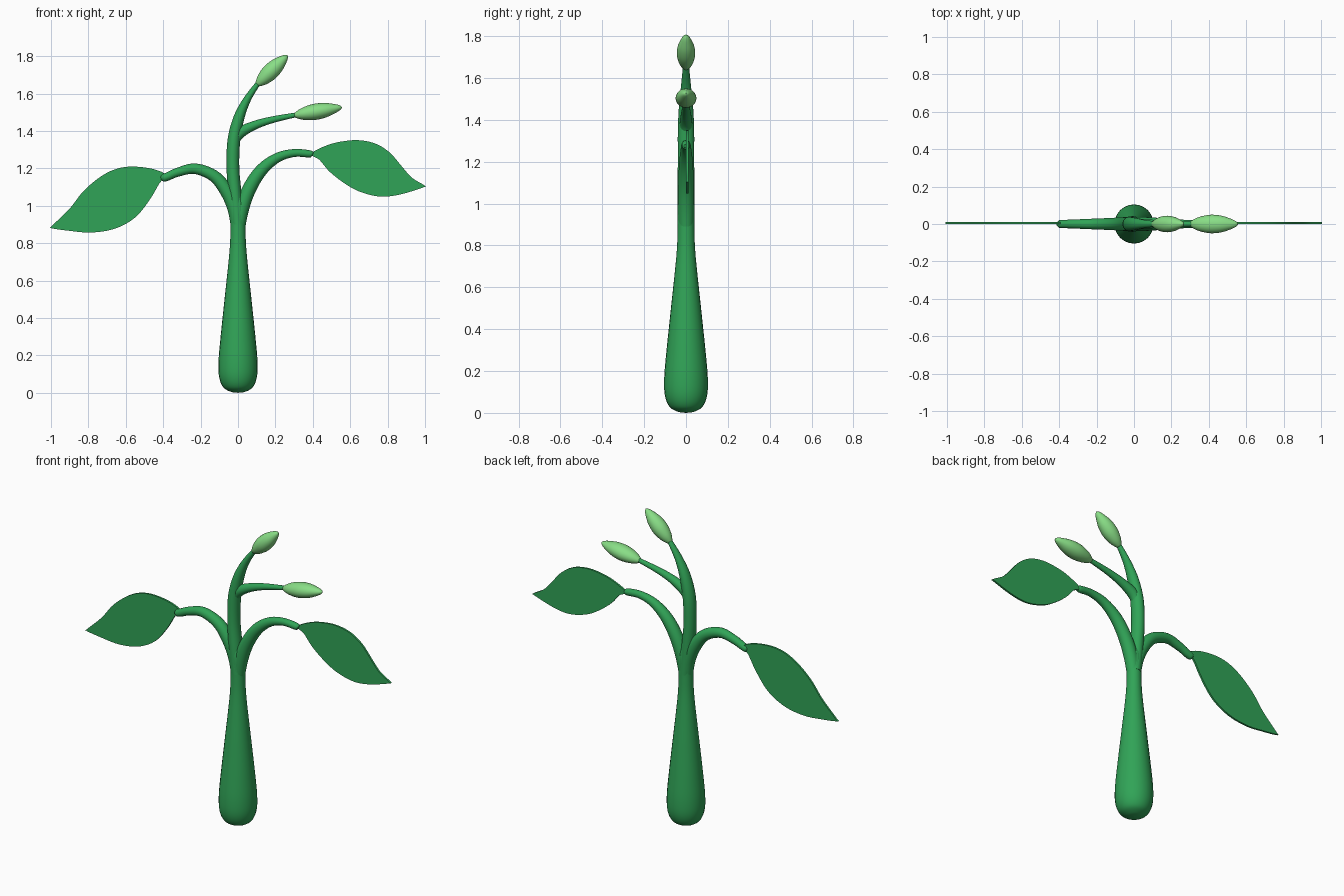
import bpy, bmesh, math
from mathutils import Vector

if "Cube" in bpy.data.objects:
    bpy.data.objects.remove(bpy.data.objects["Cube"])


def material(name, color):
    m = bpy.data.materials.new(name)
    m.diffuse_color = (*color, 1)
    m.use_nodes = True
    m.node_tree.nodes["Principled BSDF"].inputs["Base Color"].default_value = m.diffuse_color
    return m


GREEN = material("stem_green", (0.03, 0.37, 0.095))
PALE = material("bud_green", (0.25, 0.73, 0.24))


def spline(pts, steps, closed=False):
    """Catmull-Rom interpolation through the points."""
    pts = [Vector(p) for p in pts]
    n = len(pts)
    at = (lambda i: pts[i % n]) if closed else (lambda i: pts[max(0, min(n - 1, i))])
    out = []
    for i in range(n if closed else n - 1):
        a, b, c, d = at(i - 1), at(i), at(i + 1), at(i + 2)
        for k in range(steps):
            t = k / steps
            out.append(0.5 * (2 * b + (c - a) * t + (2 * a - 5 * b + 4 * c - d) * t * t
                              + (3 * b - a - 3 * c + d) * t ** 3))
    return out if closed else out + [pts[-1]]


def finish(name, bm, mat):
    bmesh.ops.recalc_face_normals(bm, faces=bm.faces)
    me = bpy.data.meshes.new(name)
    bm.to_mesh(me)
    bm.free()
    me.materials.append(mat)
    ob = bpy.data.objects.new(name, me)
    bpy.context.collection.objects.link(ob)
    bpy.ops.object.select_all(action='DESELECT')
    ob.select_set(True)
    bpy.context.view_layer.objects.active = ob
    bpy.ops.object.shade_smooth_by_angle(angle=math.radians(50))
    return ob


def tube(name, pts, mat=GREEN, depth=1.0, sides=24, steps=6):
    """Round sweep in the xz plane; each point is (x, z, radius)."""
    path = spline(pts, steps)
    bm = bmesh.new()
    rings = []
    for i, p in enumerate(path):
        d = path[min(i + 1, len(path) - 1)] - path[max(i - 1, 0)]
        side = Vector((d.y, 0, -d.x)).normalized()
        r = max(p.z, 0.001)
        ring = []
        for k in range(sides):
            a = 2 * math.pi * k / sides
            ring.append(bm.verts.new(Vector((p.x, 0, p.y)) + side * r * math.cos(a)
                                     + Vector((0, r * depth * math.sin(a), 0))))
        rings.append(ring)
    for a, b in zip(rings, rings[1:]):
        for k in range(sides):
            j = (k + 1) % sides
            bm.faces.new((a[k], a[j], b[j], b[k]))
    bm.faces.new(rings[0])
    bm.faces.new(rings[-1])
    return finish(name, bm, mat)


def leaf(name, outline, y=0.006, thick=0.011):
    """Flat leaf blade from an xz outline."""
    bm = bmesh.new()
    vs = [bm.verts.new((p.x, y - thick / 2, p.y)) for p in spline(outline, 5, True)]
    face = bm.faces.new(vs)
    ext = bmesh.ops.extrude_face_region(bm, geom=[face])
    moved = [v for v in ext["geom"] if isinstance(v, bmesh.types.BMVert)]
    bmesh.ops.translate(bm, verts=moved, vec=(0, thick, 0))
    return finish(name, bm, GREEN)


def bud(name, start, end, radius, depth):
    """Pointed oval bud between two xz points."""
    a, b = Vector(start), Vector(end)
    prof = [(0, .2), (.06, .45), (.2, .78), (.42, 1), (.65, .9), (.85, .56), (.96, .27), (1, 0)]
    return tube(name, [(*a.lerp(b, t), radius * r) for t, r in prof], PALE, depth, steps=4)


# Trunk with rounded foot
tube("trunk", [(0, 0, .001), (0, .006, .04), (0, .03, .079), (0, .085, .101), (0, .17, .104),
               (0, .3, .093), (0, .5, .072), (0, .75, .046), (0, .88, .04), (0, 1.0, .04),
               (0, 1.05, .03)])

# Branches
tube("left_branch", [(0, .86, .034), (-.018, .98, .037), (-.062, 1.08, .036), (-.13, 1.16, .032),
                     (-.23, 1.198, .028), (-.32, 1.18, .024), (-.375, 1.157, .022),
                     (-.4, 1.148, .02), (-.412, 1.144, .008)])
tube("right_branch", [(0, .86, .034), (.02, .98, .038), (.06, 1.09, .037), (.125, 1.19, .033),
                      (.21, 1.257, .026), (.3, 1.282, .021), (.385, 1.277, .019),
                      (.4, 1.274, .008)])
tube("middle_branch", [(0, .9, .036), (-.015, 1.05, .036), (-.027, 1.2, .034), (-.022, 1.35, .034),
                       (.005, 1.47, .029), (.05, 1.57, .02), (.115, 1.665, .012)], depth=1.15)
tube("side_branch", [(-.025, 1.33, .024), (.005, 1.385, .03), (.08, 1.427, .024),
                     (.18, 1.459, .018), (.32, 1.488, .012)])

# Buds
bud("upper_bud", (.1, 1.645), (.265, 1.805), .044, 1.0)
bud("lower_bud", (.3, 1.483), (.557, 1.527), .043, 1.15)

# Leaves
leaf("left_leaf", [(-.385, 1.165), (-.47, 1.2), (-.6, 1.208), (-.71, 1.171), (-.82, 1.085),
                   (-.9, .985), (-.995, .892), (-.998, .88), (-.9, .866), (-.786, .857),
                   (-.66, .877), (-.55, .937), (-.47, 1.035), (-.42, 1.12)])
leaf("right_leaf", [(.39, 1.278), (.48, 1.325), (.57, 1.346), (.652, 1.35), (.738, 1.331),
                    (.813, 1.283), (.877, 1.209), (.93, 1.15), (.998, 1.108), (.99, 1.098),
                    (.866, 1.06), (.76, 1.049), (.652, 1.075), (.572, 1.118), (.49, 1.182),
                    (.435, 1.246)])
